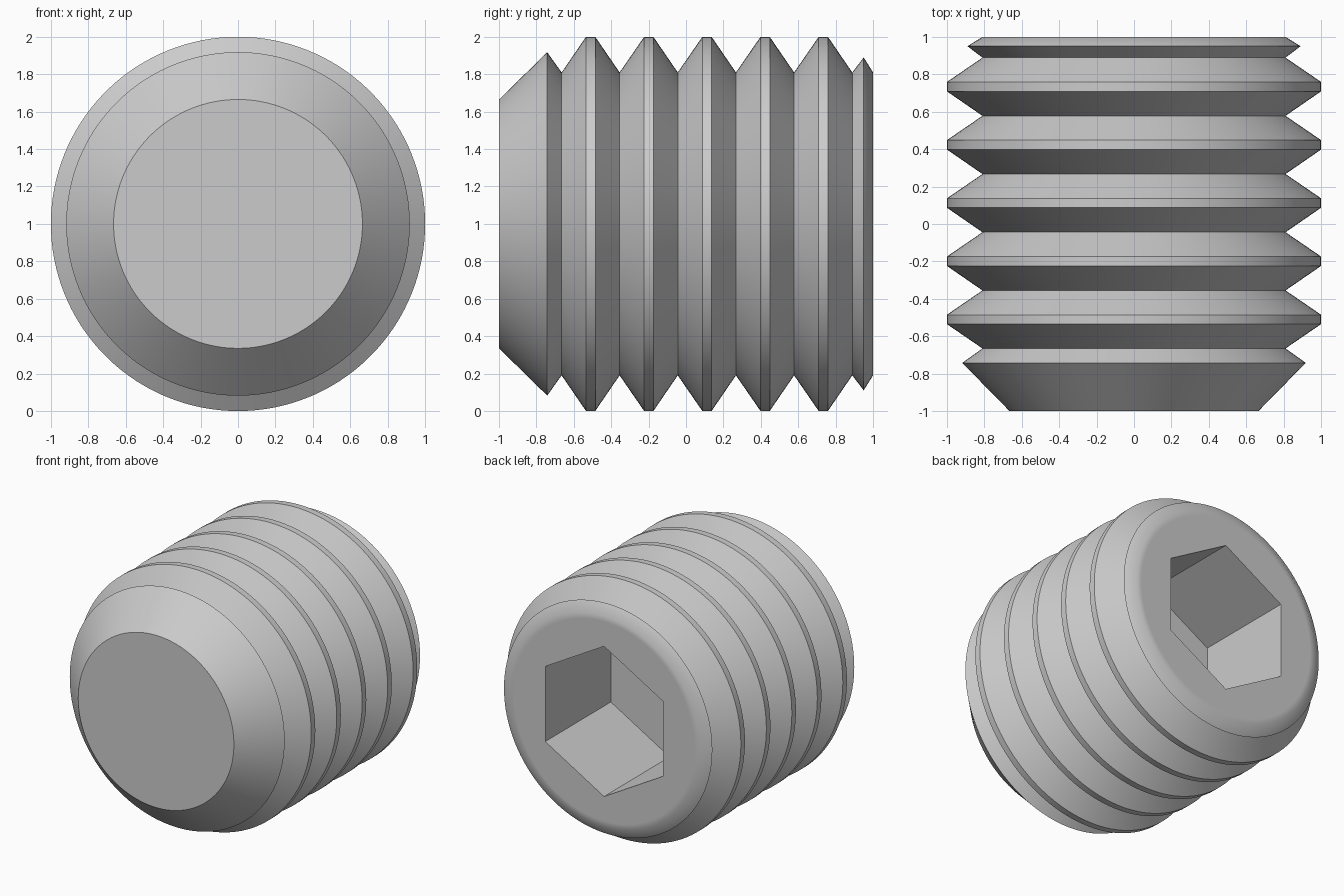
import bpy
import bmesh
from math import sin, cos, pi, radians

cube = bpy.data.objects.get("Cube")
if cube:
    bpy.data.objects.remove(cube, do_unlink=True)

SIDES = 132          # divisible by six, so each socket side meets whole segments
PITCH = 0.311
CREST, ROOT = 1.0, 0.81

steel = bpy.data.materials.new("grey_steel")
steel.use_nodes = True
colour = (0.6, 0.6, 0.6, 1)
steel.diffuse_color = colour
steel.node_tree.nodes["Principled BSDF"].inputs["Base Color"].default_value = colour

# Outline from the coned tip, through five thread crests, to the chamfered end
profile = [(-1, 0.665), (-0.742, 0.918), (-0.665, ROOT)]
for i in range(5):
    y = -0.535 + i * PITCH
    profile += [(y, CREST), (y + 0.05, CREST), (y + 0.18, ROOT)]
profile += [(0.95, 0.89), (1, ROOT), (1, 0.77)]

bm = bmesh.new()


def ring(y, radius, sides):
    """Circle of vertices around the screw axis, starting at the top."""
    angles = [2 * pi * i / sides for i in range(sides)]
    return [bm.verts.new((radius * sin(a), y, 1 + radius * cos(a))) for a in angles]


def bridge(a, b):
    n = len(a)
    for i in range(n):
        j = (i + 1) % n
        bm.faces.new((a[i], a[j], b[j], b[i]))


# Threaded body
rings = [ring(y, r, SIDES) for y, r in profile]
for a, b in zip(rings, rings[1:]):
    bridge(a, b)
bm.faces.new(rings[0])

# Hexagonal socket
mouth = ring(1, 0.58, 6)
floor = ring(0.2, 0.58, 6)
bridge(mouth, floor)
bm.faces.new(floor)

# Flat end face, one sector for each side of the socket
step = SIDES // 6
for i in range(6):
    arc = [rings[-1][(i * step + k) % SIDES] for k in range(step + 1)]
    bm.faces.new(arc + [mouth[(i + 1) % 6], mouth[i]])

bmesh.ops.recalc_face_normals(bm, faces=bm.faces)
mesh = bpy.data.meshes.new("set_screw")
bm.to_mesh(mesh)
bm.free()
mesh.materials.append(steel)

screw = bpy.data.objects.new("set_screw", mesh)
bpy.context.collection.objects.link(screw)
bpy.ops.object.select_all(action="DESELECT")
screw.select_set(True)
bpy.context.view_layer.objects.active = screw
bpy.ops.object.shade_smooth_by_angle(angle=radians(35))
